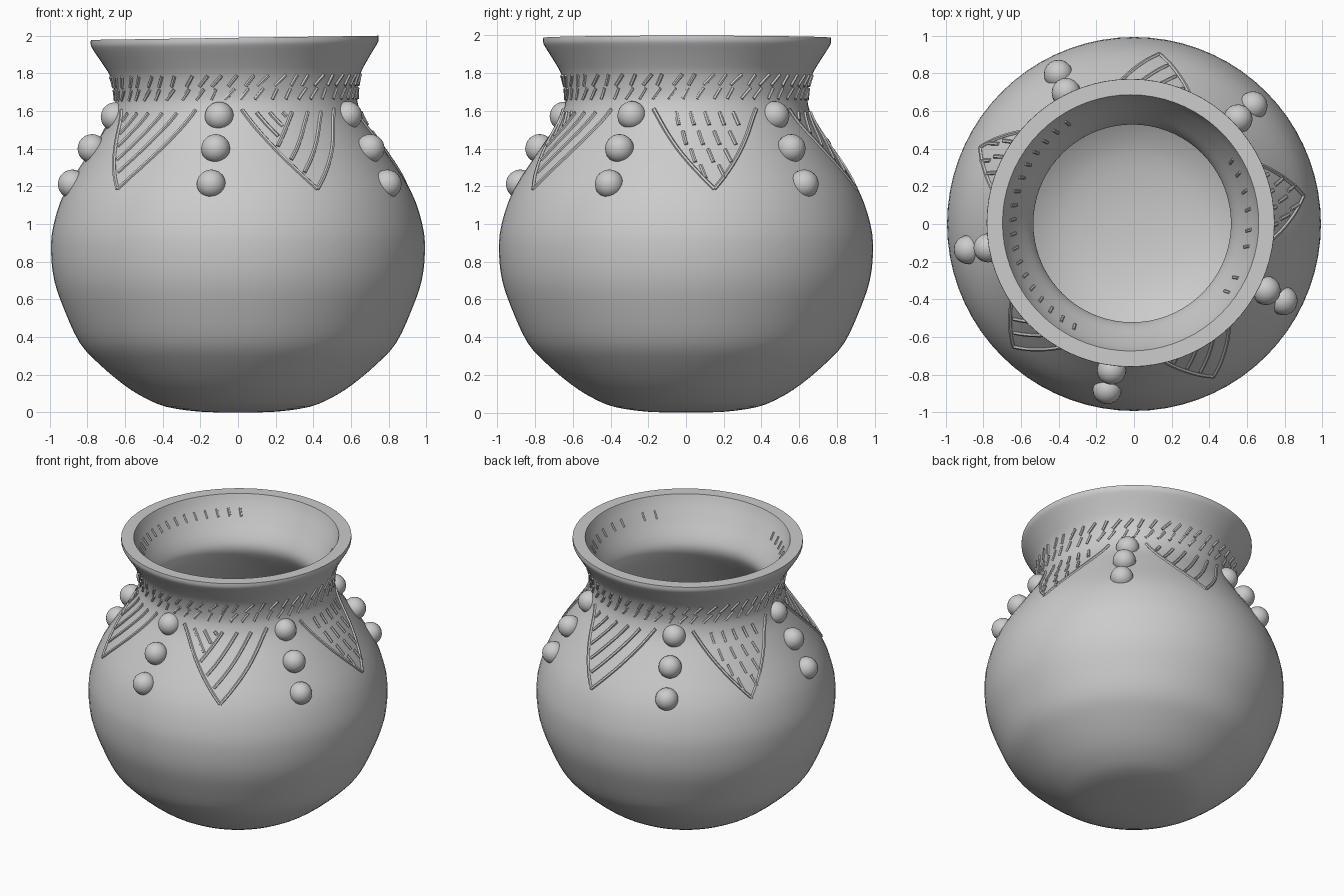
import bpy, bmesh, random
from math import sin, cos, radians, pi, floor
from mathutils import Vector

if "Cube" in bpy.data.objects:
    bpy.data.objects.remove(bpy.data.objects["Cube"])

random.seed(4)

# (radius, height) profiles of the outside and the inside wall
OUTER = [(0.0, 0.0), (0.2, 0.004), (0.38, 0.03), (0.5, 0.08), (0.61, 0.15),
         (0.74, 0.26), (0.84, 0.37), (0.92, 0.54), (0.975, 0.7), (0.992, 0.86),
         (0.978, 1.0), (0.915, 1.18), (0.78, 1.39), (0.685, 1.53), (0.65, 1.61),
         (0.641, 1.68), (0.662, 1.78), (0.70, 1.85), (0.748, 1.925),
         (0.763, 1.955), (0.763, 1.982)]
INNER = [(0.68, 1.982), (0.655, 1.92), (0.60, 1.82), (0.54, 1.72), (0.525, 1.65),
         (0.56, 1.57), (0.68, 1.39), (0.82, 1.18), (0.885, 1.0), (0.895, 0.86),
         (0.82, 0.54), (0.7, 0.35), (0.45, 0.17), (0.2, 0.11), (0.0, 0.1)]


def smooth(pts, n=3):
    """Catmull-Rom refinement of a profile."""
    p = [Vector(q) for q in pts]
    out = []
    for i in range(len(p) - 1):
        a, b, c, d = p[max(i - 1, 0)], p[i], p[i + 1], p[min(i + 2, len(p) - 1)]
        for k in range(n):
            t = k / n
            out.append(0.5 * (2 * b + (c - a) * t + (2 * a - 5 * b + 4 * c - d) * t * t
                              + (3 * b - a - 3 * c + d) * t ** 3))
    return out + [p[-1]]


outer, inner = smooth(OUTER), smooth(INNER)


def place(r, ang, z):
    """Polar point, with the slightly off-centre, tilted handmade neck."""
    k = min(max((z - 1.4) / 0.5, 0), 1)
    x, y = r * cos(ang), r * sin(ang)
    return Vector((x - 0.018 * k, y + 0.006 * k, z + k * (0.006 + 0.011 * x / 0.76)))


def radius_at(prof, z):
    for a, b in zip(prof, prof[1:]):
        if min(a.y, b.y) <= z <= max(a.y, b.y) and a.y != b.y:
            return a.x + (b.x - a.x) * (z - a.y) / (b.y - a.y)
    return prof[-1].x


def finish(bm, name, angle):
    bmesh.ops.recalc_face_normals(bm, faces=bm.faces)
    me = bpy.data.meshes.new(name)
    bm.to_mesh(me)
    bm.free()
    ob = bpy.data.objects.new(name, me)
    bpy.context.collection.objects.link(ob)
    bpy.ops.object.select_all(action='DESELECT')
    ob.select_set(True)
    bpy.context.view_layer.objects.active = ob
    bpy.ops.object.shade_smooth_by_angle(angle=radians(angle))
    return ob


# Pot body: closed lathe of the outside and inside walls
bm = bmesh.new()
N = 72
rings = []
for p in outer + inner:
    if p.x < 1e-4:
        rings.append([bm.verts.new((0, 0, p.y))] * N)
    else:
        rings.append([bm.verts.new(place(p.x, 2 * pi * i / N, p.y)) for i in range(N)])
for a, b in zip(rings, rings[1:]):
    for i in range(N):
        j = (i + 1) % N
        bm.faces.new(list(dict.fromkeys((a[i], a[j], b[j], b[i]))))
finish(bm, "pot_body", 40)

# Clay beads: five columns of three
bm = bmesh.new()
for k in range(5):
    for r, z, off in ((0.655, 1.57, 0.5), (0.785, 1.40, 0), (0.89, 1.212, -0.5)):
        res = bmesh.ops.create_icosphere(bm, subdivisions=3, radius=0.077)
        c = place(r, radians(261.3 + off + 72 * k), z)
        bmesh.ops.translate(bm, verts=res["verts"], vec=c)
finish(bm, "clay_beads", 40)


def stroke_object(name, strokes, depth):
    """Round bars along polylines lying on the surface."""
    cu = bpy.data.curves.new(name, 'CURVE')
    cu.dimensions = '3D'
    cu.bevel_depth = depth
    cu.bevel_resolution = 1
    cu.use_fill_caps = True
    for pts in strokes:
        sp = cu.splines.new('POLY')
        sp.points.add(len(pts) - 1)
        for q, p in zip(sp.points, pts):
            q.co = (*p, 1)
    ob = bpy.data.objects.new(name, cu)
    bpy.context.collection.objects.link(ob)
    bpy.ops.object.select_all(action='DESELECT')
    ob.select_set(True)
    bpy.context.view_layer.objects.active = ob
    bpy.ops.object.convert(target='MESH')
    bpy.ops.object.shade_smooth_by_angle(angle=radians(50))


def stroke(a0, z0, a1, z1, n=8, prof=outer):
    """Line between two (degrees, height) points wrapped on a wall."""
    pts = []
    for i in range(n + 1):
        t = i / n
        z = z0 + (z1 - z0) * t
        pts.append(place(radius_at(prof, z), radians(a0 + (a1 - a0) * t), z))
    return pts


# Triangle motifs between the bead columns
TIP, H, HALF = 1.185, 0.42, 25
lines = []


def tri(centre, u0, h0, u1, h1, n=8):
    lines.append(stroke(centre + HALF * u0, TIP + H * h0, centre + HALF * u1, TIP + H * h1, n))


for k, style in enumerate(("chevron", "dots", "hatch", "dots", "hatch")):
    c = 297.5 + 72 * k
    tri(c, 0, 0, -1, 1, 12)
    tri(c, 0, 0, 1, 1, 12)
    if style == "dots":
        for h, count in ((0.88, 5), (0.64, 4), (0.42, 3), (0.22, 2)):
            for i in range(count):
                u = (i - (count - 1) / 2) * 0.27
                tri(c, u - 0.03, h + 0.08, u + 0.03, h - 0.08, 2)
    else:
        starts = (0.17, 0.33, 0.5) if style == "chevron" else (0.17, 0.33, 0.5, 0.66, 0.82)
        for t in starts:
            tri(c, -t + 0.04, t + 0.04, 0.96 - 2 * t, 0.96)
        if style == "chevron":
            for d in (0.25, 0.5, 0.75):
                q = 0.5 - d / 2 - 0.04
                tri(c, -0.98 + d, 0.96, -1 + d + q, 1 - q)
stroke_object("triangle_motifs", lines, 0.011)

# Two bands of slanted dashes around the neck
dashes = []
for i in range(50):
    for z, shift in ((1.685, 0), (1.755, 2.5)):
        a = i * 7.2 + shift + random.uniform(-0.8, 0.8)
        s = random.uniform(1.2, 2.6)
        dashes.append(stroke(a - s, z - 0.028, a + s, z + 0.028, 3))
stroke_object("neck_dashes", dashes, 0.010)

# Short dashes on the inside of the mouth
marks = []
for a in [122 + 7 * i for i in range(18)] + [-36, -28, -12, -4, 6, 15, 24, 31]:
    marks.append(stroke(a, 1.845, a + 0.8, 1.895, 2, inner))
stroke_object("mouth_dashes", marks, 0.009)
